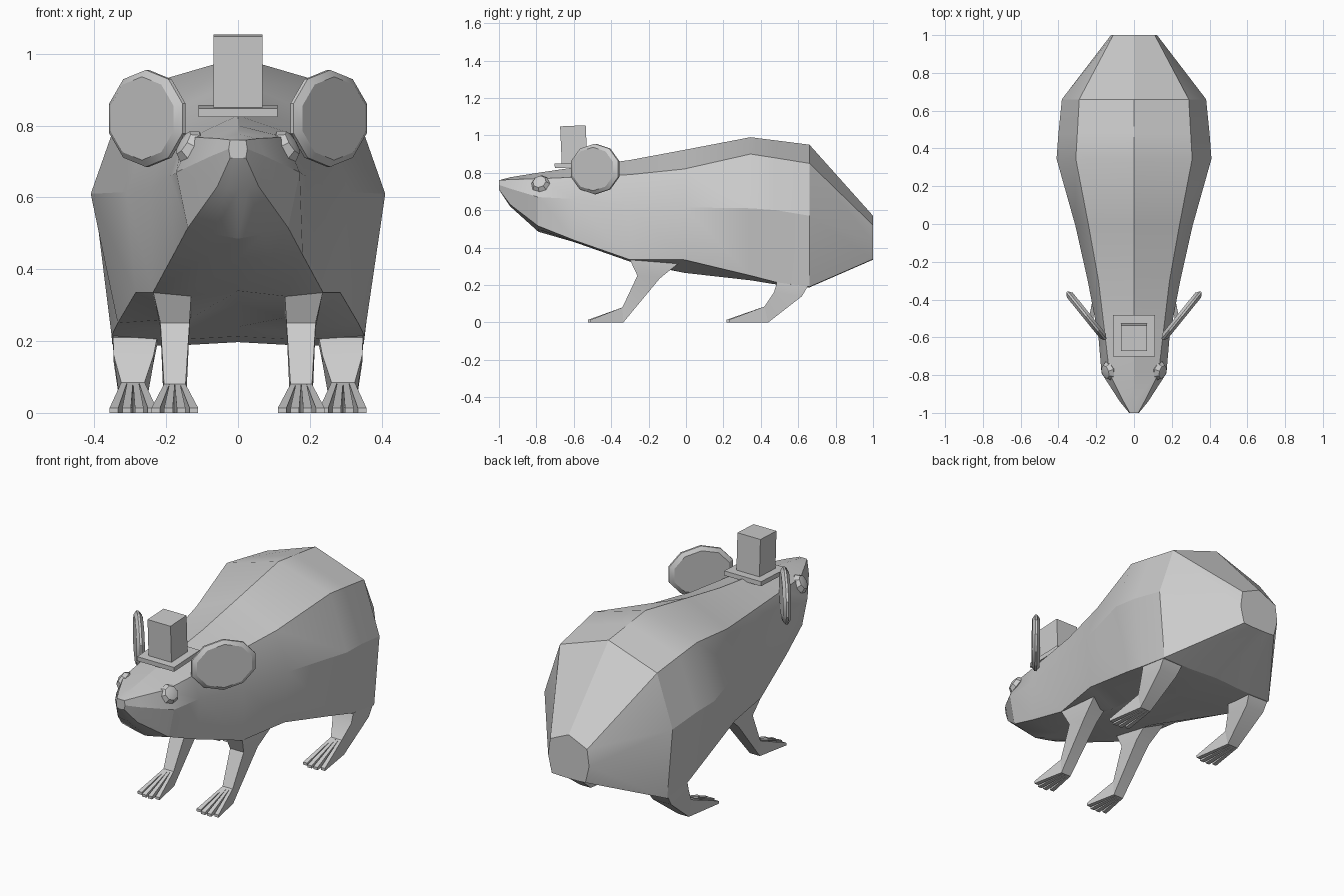
import bpy, bmesh, math
from mathutils import Vector, Matrix

if "Cube" in bpy.data.objects:
    bpy.data.objects.remove(bpy.data.objects["Cube"])


def finish(name, bm, smooth=True):
    bmesh.ops.recalc_face_normals(bm, faces=bm.faces)
    me = bpy.data.meshes.new(name)
    bm.to_mesh(me)
    bm.free()
    ob = bpy.data.objects.new(name, me)
    bpy.context.collection.objects.link(ob)
    if smooth:
        bpy.ops.object.select_all(action='DESELECT')
        ob.select_set(True)
        bpy.context.view_layer.objects.active = ob
        bpy.ops.object.shade_smooth_by_angle(angle=math.radians(24))
    return ob


def loft(bm, rings):
    loops = [[bm.verts.new(p) for p in r] for r in rings]
    n = len(loops[0])
    for a, b in zip(loops, loops[1:]):
        for i in range(n):
            j = (i + 1) % n
            bm.faces.new((a[i], a[j], b[j], b[i]))
    bm.faces.new(loops[0])
    bm.faces.new(loops[-1])


# Body: half sections as top z, shoulder, flank, lower side, underside, bottom z
sections = [
    (-1.00, .760, .022, .760, .026, .735, .022, .710, .010, .710, .710),
    (-0.94, .776, .055, .764, .075, .715, .058, .630, .030, .625, .620),
    (-0.79, .800, .130, .768, .172, .670, .140, .515, .070, .498, .485),
    (-0.60, .828, .152, .776, .188, .660, .180, .440, .090, .433, .430),
    (-0.30, .868, .188, .790, .245, .620, .237, .335, .130, .325, .340),
    (-0.01, .922, .240, .820, .310, .615, .285, .335, .130, .265, .305),
    (0.345, .990, .308, .900, .410, .610, .335, .250, .150, .225, .240),
    (0.48, .973, .300, .879, .400, .600, .352, .215, .180, .203, .213),
    (0.66, .950, .290, .850, .382, .570, .350, .190, .180, .187, .197),
    (1.00, .570, .110, .520, .122, .430, .100, .338, .050, .335, .335),
]
rings = []
for y, zt, xs, zs, xm, zm, xl, zl, xu, zu, zb in sections:
    half = [(xs, zs), (xm, zm), (xl, zl), (xu, zu)]
    prof = [(0, zt)] + half + [(0, zb)] + [(-x, z) for x, z in reversed(half)]
    rings.append([(x, y, z) for x, z in prof])
bm = bmesh.new()
loft(bm, rings)
finish("body", bm)


# Legs: rings as front (y, z), back (y, z), inner x, outer x; then four toes
def leg(name, side, rows, toe_y, spread):
    bm = bmesh.new()
    loft(bm, [[(side * xi, yf, zf), (side * xo, yf, zf),
               (side * xo, yb, zb), (side * xi, yb, zb)]
              for yf, zf, yb, zb, xi, xo in rows])
    yf, zf, yb, zb, xi, xo = rows[-1]
    mid, w = (xi + xo) / 2, (xo - xi) / 4
    for k in range(4):
        t = (k - 1.5) / 1.5
        cb = mid + (k - 1.5) * w
        ct = mid + t * (spread - .012)
        ty = toe_y + .02 * abs(t)
        loft(bm, [[(side * (c - h), y, z0), (side * (c + h), y, z0),
                   (side * (c + h), y2, z1), (side * (c - h), y2, z1)]
                  for c, h, y, z0, y2, z1 in (
                      (cb, w / 2, yb, .0, yf, zf),
                      (ct, .012, ty, .0, ty, .014))])
    finish(name, bm)


front = [(-.29, .38, -.03, .38, .14, .23), (-.30, .335, -.02, .332, .13, .236),
         (-.26, .25, -.14, .235, .135, .216), (-.34, .08, -.335, 0, .146, .206)]
rear = [(.42, .30, .64, .30, .22, .34), (.485, .21, .65, .19, .225, .348),
        (.47, .16, .62, .14, .235, .346), (.42, .085, .44, 0, .26, .325)]
for side, label in ((1, "right"), (-1, "left")):
    leg("front_leg_" + label, side, front, -.53, .065)
    leg("hind_leg_" + label, side, rear, .21, .065)

    # Ear: thin ten-sided plate with a softened rim
    along = Vector((side * .63, .78, 0))
    normal = Vector((side * .78, -.63, 0))
    centre = Vector((side * .252, -.485, .82))
    bm = bmesh.new()
    ear = []
    for s, d in ((.86, -.02), (1, -.005), (1, .006), (.86, .02)):
        ear.append([centre + normal * d + s * (
            along * .17 * math.cos(a) + Vector((0, 0, .135)) * math.sin(a))
            for a in (math.radians(36 * i + 18) for i in range(10))])
    loft(bm, ear)
    finish("ear_" + label, bm)

    # Eye: flattened low-poly ball
    out = Vector((side * .8, -.25, .5))
    rot = out.to_track_quat('Z', 'Y').to_matrix().to_4x4()
    bm = bmesh.new()
    bmesh.ops.create_uvsphere(
        bm, u_segments=8, v_segments=4, radius=1,
        matrix=Matrix.Translation((side * .134, -.778, .741)) @ rot
        @ Matrix.Diagonal((.052, .052, .032, 1)))
    finish("eye_" + label, bm)

# Hat: square brim and crown, tipped slightly forward
for name, size, loc in (("hat_brim", (.22, .22, .024), (0, -.592, .841)),
                        ("hat_crown", (.137, .137, .21), (0, -.6, .946))):
    bm = bmesh.new()
    bmesh.ops.create_cube(
        bm, size=1, matrix=Matrix.Translation(loc)
        @ Matrix.Rotation(math.radians(2.5), 4, 'X') @ Matrix.Diagonal((*size, 1)))
    finish(name, bm, smooth=False)
